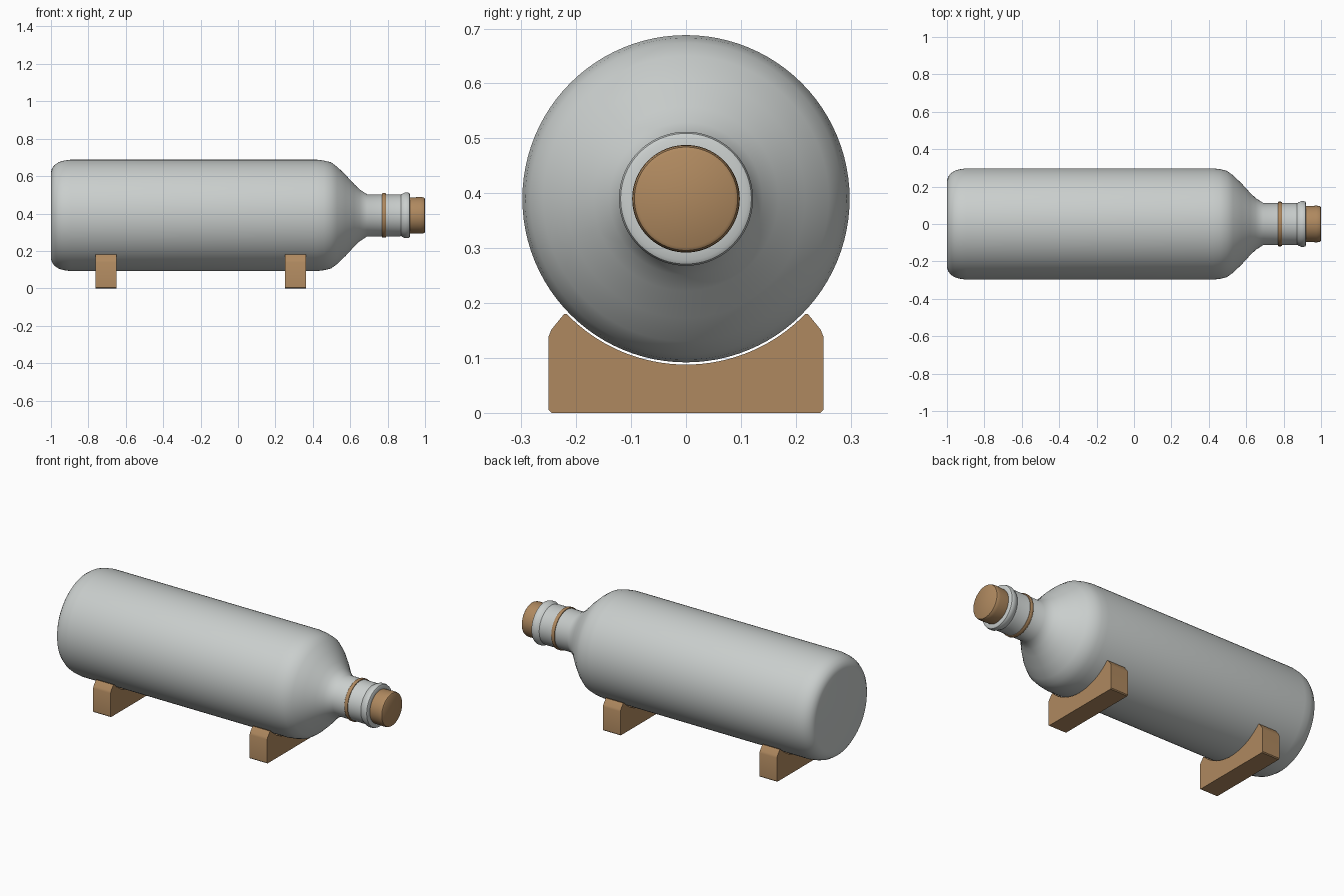
import bpy, bmesh, math

if "Cube" in bpy.data.objects:
    bpy.data.objects.remove(bpy.data.objects["Cube"])

AXIS_Z = 0.39


def material(name, rgb):
    m = bpy.data.materials.new(name)
    m.diffuse_color = (*rgb, 1)
    m.use_nodes = True
    m.node_tree.nodes["Principled BSDF"].inputs["Base Color"].default_value = m.diffuse_color
    return m


GLASS = material("pale_grey", (0.59, 0.62, 0.61))
WOOD = material("tan_wood", (0.43, 0.25, 0.115))


def finish(bm, name, mat, angle=35):
    bmesh.ops.recalc_face_normals(bm, faces=bm.faces)
    me = bpy.data.meshes.new(name)
    bm.to_mesh(me)
    bm.free()
    ob = bpy.data.objects.new(name, me)
    bpy.context.collection.objects.link(ob)
    me.materials.append(mat)
    bpy.ops.object.select_all(action='DESELECT')
    bpy.context.view_layer.objects.active = ob
    ob.select_set(True)
    bpy.ops.object.shade_smooth_by_angle(angle=math.radians(angle))
    return ob


def lathe(name, profile, mat, n=96, closed=False):
    """Revolve (x, radius) points around the bottle axis."""
    bm = bmesh.new()
    rings = []
    for x, r in profile:
        rings.append([bm.verts.new((x, r * math.cos(2 * math.pi * i / n),
                                    AXIS_Z + r * math.sin(2 * math.pi * i / n)))
                      for i in range(n)])
    pairs = list(zip(rings, rings[1:]))
    if closed:
        pairs.append((rings[-1], rings[0]))
    else:
        bm.faces.new(rings[0])
        bm.faces.new(rings[-1])
    for a, b in pairs:
        for i in range(n):
            j = (i + 1) % n
            bm.faces.new((a[i], a[j], b[j], b[i]))
    return finish(bm, name, mat)


# Bottle: rounded base, long body, sloping shoulder, neck and lip
lathe("bottle", [
    (-1.0, 0.232), (-0.995, 0.25), (-0.982, 0.269), (-0.96, 0.284), (-0.935, 0.292),
    (-0.895, 0.298), (0.42, 0.298), (0.46, 0.293), (0.497, 0.284), (0.53, 0.26),
    (0.575, 0.217), (0.62, 0.168), (0.65, 0.139), (0.69, 0.113), (0.86, 0.113),
    (0.872, 0.111), (0.882, 0.117), (0.893, 0.122), (0.908, 0.122), (0.916, 0.119),
    (0.92, 0.112), (0.92, 0.09)], GLASS)

# Band around the neck
lathe("neck_band", [(0.77, 0.108), (0.77, 0.117), (0.773, 0.119), (0.787, 0.119),
                    (0.79, 0.117), (0.79, 0.108)], WOOD, closed=True)

# Cork stopper
lathe("cork", [(0.90, 0.094), (0.925, 0.096), (0.975, 0.098), (0.988, 0.097),
               (0.996, 0.094), (1.0, 0.088)], WOOD)


# Two cradle blocks with a round seat for the body
def cradle(name, x0, x1):
    r, top, steps = 0.302, 0.18, 32
    a = math.acos((AXIS_Z - top) / r)
    pts = [(r * math.sin(a - 2 * a * i / steps), AXIS_Z - r * math.cos(a - 2 * a * i / steps))
           for i in range(steps + 1)]
    half = [(0.222, top), (0.245, 0.152), (0.25, 0.14), (0.25, 0.005), (0.245, 0)]
    pts += [(-y, z) for y, z in half] + half[::-1]
    bm = bmesh.new()
    face = bm.faces.new([bm.verts.new((x0, y, z)) for y, z in pts])
    ext = bmesh.ops.extrude_face_region(bm, geom=[face])
    for v in ext["geom"]:
        if isinstance(v, bmesh.types.BMVert):
            v.co.x = x1
    finish(bm, name, WOOD, 30)


cradle("rear_cradle", -0.763, -0.65)
cradle("front_cradle", 0.25, 0.363)
